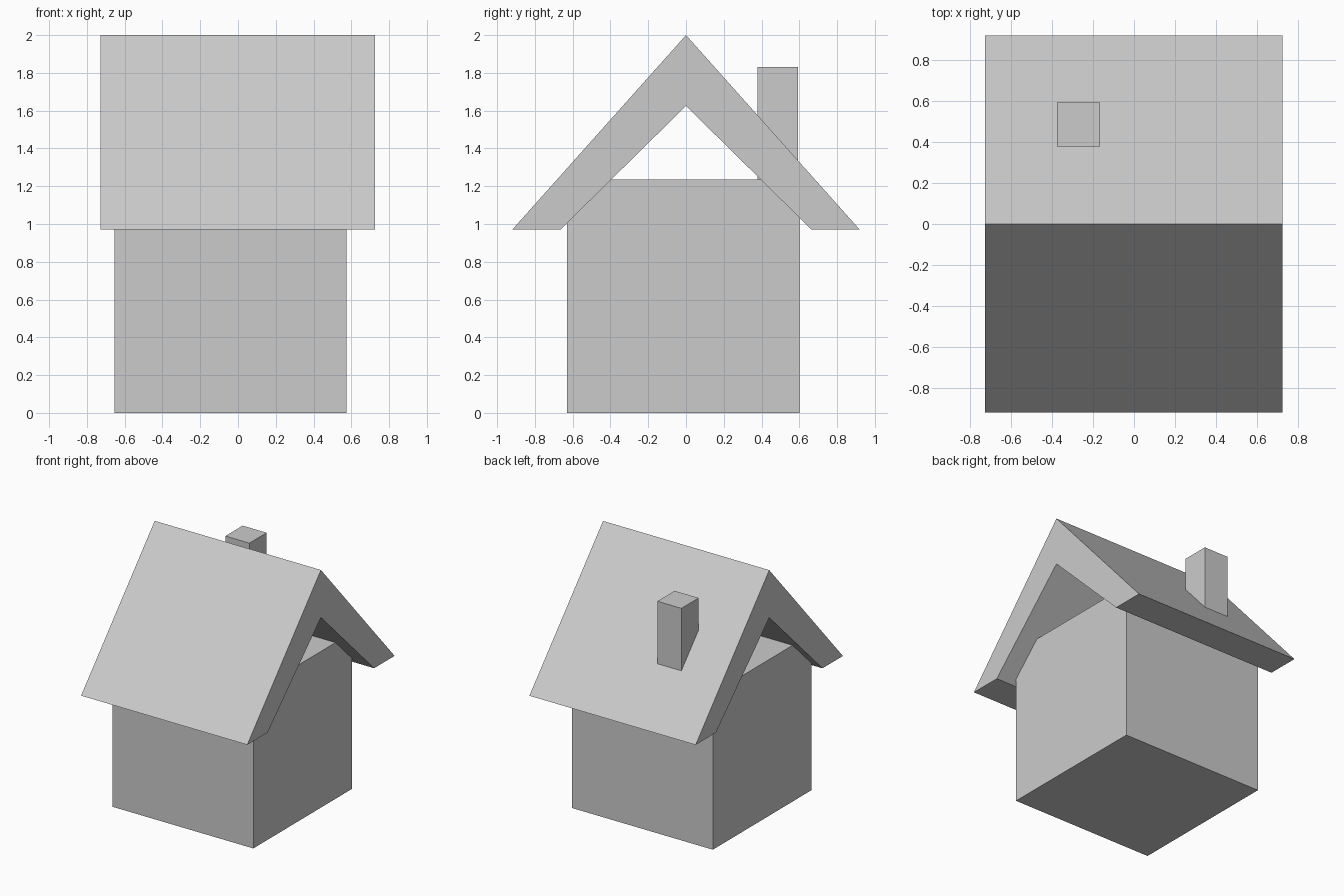
import bpy
import bmesh

cube = bpy.data.objects.get("Cube")
if cube:
    bpy.data.objects.remove(cube, do_unlink=True)

# One plain grey for the whole house
grey = bpy.data.materials.new("light grey")
grey.use_nodes = True
colour = (0.6, 0.6, 0.6, 1)
grey.diffuse_color = colour
grey.node_tree.nodes["Principled BSDF"].inputs["Base Color"].default_value = colour


def extrude_profile(name, profile, x0, x1):
    """Sweep a closed (y, z) outline along x from x0 to x1."""
    bm = bmesh.new()
    face = bm.faces.new([bm.verts.new((x0, y, z)) for y, z in profile])
    swept = bmesh.ops.extrude_face_region(bm, geom=[face])
    verts = [v for v in swept["geom"] if isinstance(v, bmesh.types.BMVert)]
    bmesh.ops.translate(bm, verts=verts, vec=(x1 - x0, 0, 0))
    bmesh.ops.recalc_face_normals(bm, faces=bm.faces)
    mesh = bpy.data.meshes.new(name)
    bm.to_mesh(mesh)
    bm.free()
    mesh.materials.append(grey)
    obj = bpy.data.objects.new(name, mesh)
    bpy.context.collection.objects.link(obj)
    return obj


def box(name, x, y, z):
    profile = [(y[0], z[0]), (y[1], z[0]), (y[1], z[1]), (y[0], z[1])]
    return extrude_profile(name, profile, *x)


# House body
box("walls", (-0.655, 0.575), (-0.63, 0.6), (0, 1.235))

# Gable roof: thick inverted V, open at both ends
eave, ridge = 0.97, 2.0
outer, inner, inner_ridge = 0.92, 0.665, 1.625
extrude_profile("roof", [(-outer, eave), (0, ridge), (outer, eave),
                         (inner, eave), (0, inner_ridge), (-inner, eave)],
                -0.728, 0.725)

# Chimney through the back slope
box("chimney", (-0.375, -0.165), (0.378, 0.593), (1.2, 1.83))
